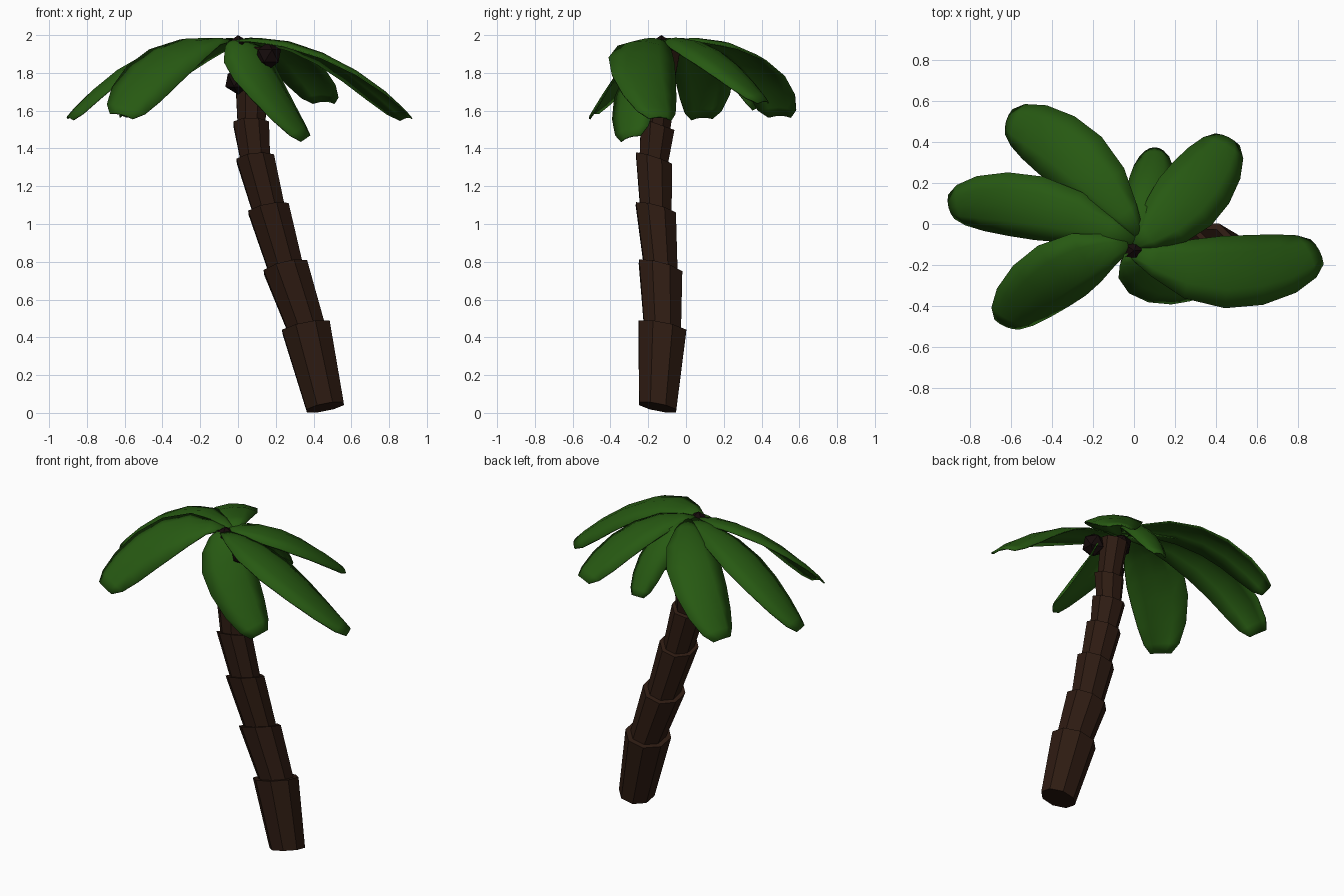
import bpy, bmesh, math
from mathutils import Vector, Matrix

if "Cube" in bpy.data.objects:
    bpy.data.objects.remove(bpy.data.objects["Cube"])


def material(name, rgb):
    m = bpy.data.materials.new(name)
    m.diffuse_color = (*rgb, 1)
    m.use_nodes = True
    m.node_tree.nodes["Principled BSDF"].inputs["Base Color"].default_value = m.diffuse_color
    return m


BARK = material("bark", (0.027, 0.011, 0.006))
LEAF = material("leaf", (0.02, 0.1, 0.006))
NUT = material("nut", (0.007, 0.003, 0.003))


def finish(bm, name, mat):
    bmesh.ops.recalc_face_normals(bm, faces=bm.faces)
    me = bpy.data.meshes.new(name)
    bm.to_mesh(me)
    bm.free()
    me.materials.append(mat)
    ob = bpy.data.objects.new(name, me)
    bpy.context.collection.objects.link(ob)
    return ob


def ring(bm, centre, radius, tilt, sides=8):
    # octagonal ring perpendicular to the (tilted) trunk axis
    q = Vector((0, 0, 1)).rotation_difference(Vector((tilt[0], tilt[1], 1)))
    verts = []
    for i in range(sides):
        a = math.tau * (i + 0.5) / sides
        p = Vector((math.cos(a), math.sin(a), 0)) * radius
        verts.append(bm.verts.new(Vector(centre) + q @ p))
    return verts


# Trunk: stacked flaring segments; centre, bottom radius, top radius, tilt
joints = [
    ((0.462, -0.15, 0.03), 0.108, 0.108, (-0.2, 0.2)),
    ((0.36, -0.125, 0.455), 0.108, 0.139, (-0.2, 0.2)),
    ((0.252, -0.135, 0.77), 0.1, 0.128, (-0.24, 0.28)),
    ((0.162, -0.16, 1.08), 0.093, 0.118, (-0.2, 0.26)),
    ((0.092, -0.17, 1.345), 0.085, 0.108, (-0.12, 0.32)),
    ((0.07, -0.15, 1.53), 0.078, 0.102, (0.0, 0.36)),
    ((0.075, -0.14, 1.69), 0.072, 0.092, (0.0, 0.3)),
    ((0.06, -0.11, 1.92), 0.06, 0.085, (-0.1, 0.2)),
]
for n, (low, high) in enumerate(zip(joints, joints[1:]), 1):
    bm = bmesh.new()
    a = ring(bm, low[0], low[1], low[3])
    b = ring(bm, high[0], high[2], high[3])
    bm.faces.new(a)
    bm.faces.new(b)
    for i in range(8):
        j = (i + 1) % 8
        bm.faces.new((a[i], a[j], b[j], b[i]))
    finish(bm, f"trunk_segment_{n}", BARK)

# Fronds: arching sheets with blunt tips, rolled about their own length
WIDTHS = [(0, 0.18), (0.12, 0.45), (0.3, 0.82), (0.5, 1), (0.68, 0.99),
          (0.84, 0.86), (0.95, 0.64), (1, 0.38)]


def frond(name, root, mid, tip, half, roll=0, crest=2.035):
    root, tip = Vector((*root, 1.975)), Vector(tip)
    ctrl = 2 * Vector((*mid, 0)) - (root + tip) / 2
    ctrl.z = crest
    bm = bmesh.new()
    rows = []
    for t, w in WIDTHS:
        p = root * (1 - t) ** 2 + ctrl * 2 * t * (1 - t) + tip * t * t
        d = (ctrl - root) * (1 - t) + (tip - ctrl) * t
        side = Vector((-d.y, d.x, 0)).normalized()
        turn = Matrix.Rotation(math.radians(roll) * min(1, t * 3), 3, d)
        side = turn @ side
        up = d.cross(side).normalized()
        rows.append([bm.verts.new(p + side * s * half * w - up * 0.045 * w * s * s)
                     for s in (-1, -0.5, 0, 0.5, 1)])
    for r, q in zip(rows, rows[1:]):
        for i in range(4):
            bm.faces.new((r[i], r[i + 1], q[i + 1], q[i]))
    ob = finish(bm, name, LEAF)
    thick = ob.modifiers.new("thickness", "SOLIDIFY")
    thick.thickness = 0.008
    thick.offset = 0
    bpy.ops.object.select_all(action="DESELECT")
    bpy.context.view_layer.objects.active = ob
    ob.select_set(True)
    bpy.ops.object.shade_smooth_by_angle(angle=math.radians(40))


frond("frond_left", (0.0, -0.08), (-0.48, 0.075), (-0.9, 0.08, 1.565), 0.155, -6)
frond("frond_back_left", (0.02, -0.05), (-0.28, 0.31), (-0.62, 0.5, 1.575), 0.165)
frond("frond_back", (0.02, -0.06), (0.08, 0.17), (0.1, 0.37, 1.61), 0.11, 0, 1.99)
frond("frond_back_right", (0.0, -0.1), (0.26, 0.12), (0.46, 0.42, 1.65), 0.17)
frond("frond_right", (0.0, -0.14), (0.45, -0.23), (0.9, -0.13, 1.565), 0.175, -6)
frond("frond_front", (-0.02, -0.14), (0.1, -0.26), (0.37, -0.3, 1.46), 0.155, 28, 1.96)
frond("frond_front_left", (-0.03, -0.1), (-0.36, -0.25), (-0.62, -0.5, 1.58), 0.175, -20)

# Nuts clustered under the crown
for n, pos in enumerate([(0.16, -0.18, 1.89), (0.0, -0.19, 1.76), (0.0, -0.13, 1.925)], 1):
    bm = bmesh.new()
    bmesh.ops.create_icosphere(bm, subdivisions=1, radius=0.075,
                               matrix=Matrix.Translation(pos))
    finish(bm, f"nut_{n}", NUT)
